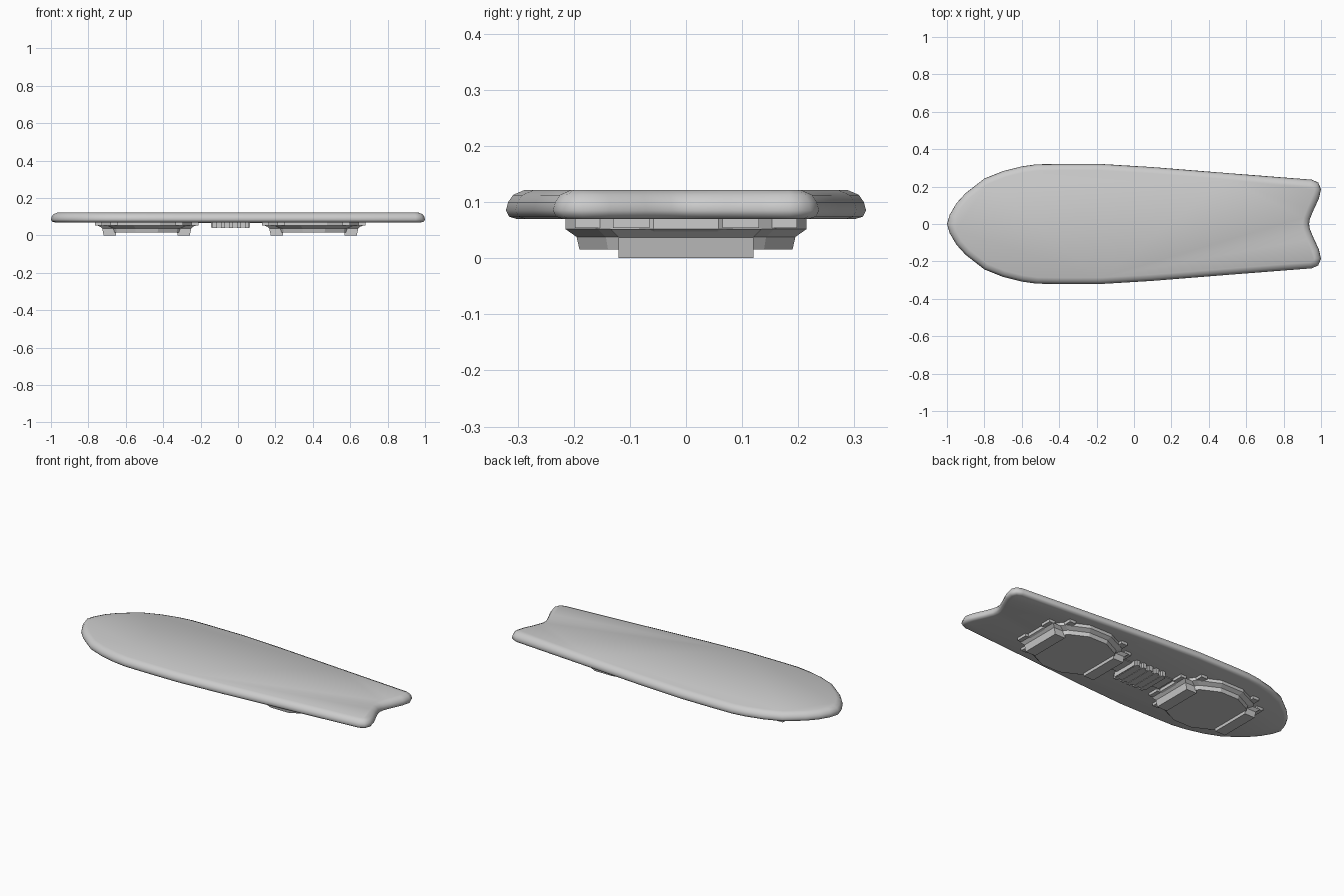
import bpy, bmesh
from math import cos, sin, pi, radians
from mathutils import Vector

if "Cube" in bpy.data.objects:
    bpy.data.objects.remove(bpy.data.objects["Cube"])


def loft(name, loops, smooth=False):
    """Closed solid through equal-length loops, capped at both ends."""
    bm = bmesh.new()
    rings = [[bm.verts.new(p) for p in lp] for lp in loops]
    n = len(rings[0])
    for a, b in zip(rings, rings[1:]):
        for i in range(n):
            j = (i + 1) % n
            bm.faces.new((a[i], a[j], b[j], b[i]))
    bm.faces.new(rings[0])
    bm.faces.new(rings[-1])
    bmesh.ops.recalc_face_normals(bm, faces=bm.faces[:])
    me = bpy.data.meshes.new(name)
    bm.to_mesh(me)
    bm.free()
    ob = bpy.data.objects.new(name, me)
    bpy.context.collection.objects.link(ob)
    if smooth:
        bpy.ops.object.select_all(action='DESELECT')
        ob.select_set(True)
        bpy.context.view_layer.objects.active = ob
        bpy.ops.object.shade_smooth_by_angle(angle=radians(45))
    return ob


def rect(x0, x1, y0, y1, z):
    return [(x0, y0, z), (x1, y0, z), (x1, y1, z), (x0, y1, z)]


def box(name, x0, x1, y0, y1, z0, z1):
    return loft(name, [rect(x0, x1, y0, y1, z0), rect(x0, x1, y0, y1, z1)])


def oval(cx, rx, ry, z, n=12):
    return [(cx + rx * cos(2 * pi * (i + .5) / n) / cos(pi / n),
             ry * sin(2 * pi * (i + .5) / n) / cos(pi / n), z) for i in range(n)]


# Deck: half outline mirrored, then lofted through a rounded edge profile
half = [(-1, 0), (-.985, .05), (-.95, .11), (-.9, .165), (-.8, .243), (-.7, .283),
        (-.6, .308), (-.52, .319), (-.4, .321), (-.18, .321), (.1, .304), (.5, .272),
        (.95, .237), (.985, .222), (1, .185), (.988, .135), (.958, .07), (.94, .025), (.936, 0)]
outline = [Vector(p) for p in half] + [Vector((x, -y)) for x, y in half[-2:0:-1]]
normals = []
for i, p in enumerate(outline):
    t = (outline[(i + 1) % len(outline)] - p).normalized() + (p - outline[i - 1]).normalized()
    normals.append(Vector((-t.y, t.x)).normalized())
profile = [(.019, .070), (.006, .074), (0, .085), (.004, .100), (.013, .113), (.034, .122)]
loft("deck", [[(p.x - n.x * d, p.y - n.y * d, z) for p, n in zip(outline, normals)]
              for d, z in profile], smooth=True)

# Two hover pads below the deck
for side, cx in (("nose", -.488), ("tail", .405)):
    loft(side + "_pad", [oval(cx, .262, .215, .072), oval(cx, .262, .215, .052),
                         oval(cx, .225, .195, .038), oval(cx, .218, .190, .016)])
    for s in (-1, 1):
        # Raised end block on the pad rim
        xs = lambda a, b: sorted((cx + s * a, cx + s * b))
        top, mid, low = xs(.17, .255), xs(.16, .238), xs(.165, .230)
        loft(side + "_end_block", [rect(*top, -.135, .135, .052), rect(*mid, -.12, .12, .037),
                                   rect(*low, -.12, .12, 0)])
        # Small clamps around the flange
        for t in (-1, 1):
            box(side + "_end_clamp", *xs(.24, .277), *sorted((t * .065, t * .13)), .054, .072)
            box(side + "_side_clamp", *xs(.155, .195), *sorted((t * .14, t * .198)), .054, .072)

# Central finned unit with its thin base strip
box("centre_strip", -.215, .135, -.06, .06, .066, .072)
box("centre_unit", -.145, .065, -.08, .08, .042, .072)
for i in range(5):
    x = -.135 + i * .043
    box("centre_fin", x, x + .022, -.094, .094, .040, .072)
